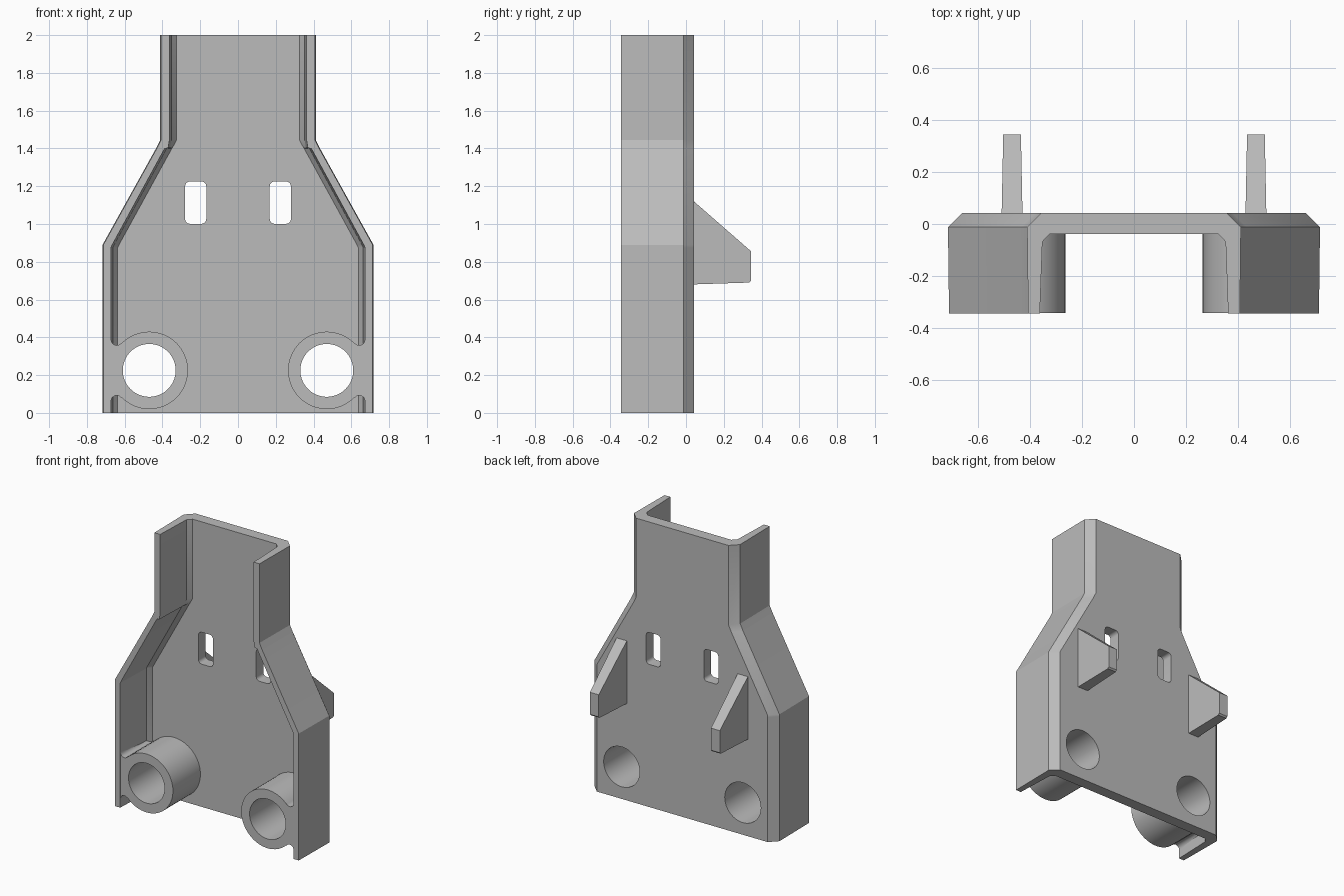
import bpy, bmesh
from math import sin, cos, pi, radians

cube = bpy.data.objects.get("Cube")
if cube:
    bpy.data.objects.remove(cube)

grey = bpy.data.materials.new("plain grey")
grey.use_nodes = True
colour = (0.5, 0.5, 0.5, 1)
grey.diffuse_color = colour
grey.node_tree.nodes["Principled BSDF"].inputs["Base Color"].default_value = colour


def loft(name, rings):
    """Closed solid through equal-length rings of points."""
    bm = bmesh.new()
    loops = [[bm.verts.new(p) for p in ring] for ring in rings]
    n = len(loops[0])
    for a, b in zip(loops, loops[1:]):
        for i in range(n):
            j = (i + 1) % n
            bm.faces.new((a[i], a[j], b[j], b[i]))
    bm.faces.new(loops[0][::-1])
    bm.faces.new(loops[-1])
    bmesh.ops.recalc_face_normals(bm, faces=bm.faces)
    mesh = bpy.data.meshes.new(name)
    bm.to_mesh(mesh)
    bm.free()
    mesh.materials.append(grey)
    obj = bpy.data.objects.new(name, mesh)
    bpy.context.collection.objects.link(obj)
    return obj


def prism(name, outline, y0, y1):
    return loft(name, [[(x, y, z) for x, z in outline] for y in (y0, y1)])


def arc(x, z, r, start, end, n):
    return [(x + r * cos(radians(start + (end - start) * i / n)),
             z + r * sin(radians(start + (end - start) * i / n))) for i in range(n + 1)]


def activate(obj):
    bpy.ops.object.select_all(action='DESELECT')
    obj.select_set(True)
    bpy.context.view_layer.objects.active = obj


def cut(obj, cutter):
    activate(obj)
    mod = obj.modifiers.new("cut", 'BOOLEAN')
    mod.operation = 'DIFFERENCE'
    mod.solver = 'EXACT'
    mod.object = cutter
    bpy.ops.object.modifier_apply(modifier=mod.name)


FRONT, BACK, FLOOR = -0.345, 0.042, -0.038


# Channel-shaped body: heights with outer, inner and floor half widths
def section(z, outer, inner, floor):
    half = [(floor, FLOOR), (inner, FLOOR - 0.03), (inner + 0.01, FRONT),
            (outer - 0.004, FRONT), (outer, -0.012), (outer - 0.054, BACK)]
    return [(x, y, z) for x, y in half] + [(-x, y, z) for x, y in half[::-1]]


stations = [(0, 0.717, 0.663, 0.637), (0.875, 0.717, 0.663, 0.637),
            (0.89, 0.717, 0.656, 0.630), (1.40, 0.434, 0.378, 0.350),
            (1.402, 0.433, 0.360, 0.348), (1.445, 0.412, 0.353, 0.325),
            (2, 0.412, 0.353, 0.325)]
body = loft("channel_body", [section(*s) for s in stations])

for side, label in ((1, "left"), (-1, "right")):
    cx, cz = side * 0.47, 0.225

    # Rounded window through the back plate
    window = []
    for dx, dz, a in ((1, 1, 0), (-1, 1, 90), (-1, -1, 180), (1, -1, 270)):
        window += arc(side * 0.224 + dx * 0.031, 1.113 + dz * 0.087, 0.025, a, a + 90, 5)
    slot = prism("slot_cutter", window, -0.2, 0.2)
    bore = prism("bore_cutter", arc(cx, cz, 0.14, 0, 360 - 360 / 64, 63), -0.5, 0.2)
    cut(body, slot)
    cut(body, bore)

    # Tubular boss
    boss = prism(label + "_boss", arc(cx, cz, 0.205, 0, 360 - 360 / 64, 63), -0.343, -0.02)
    cut(boss, bore)

    # Web joining boss and wall, with a rounded hollow above and below
    upper = arc(0.642, 0.388, 0.03, 360, 215, 8)
    lower = [(x, 2 * cz - z) for x, z in upper[::-1]]
    web = [(side * x, z) for x, z in upper + lower]
    prism(label + "_boss_web", web, -0.3435, -0.02)

    # Tapered triangular hook on the back
    profile = [(0.03, 1.13), (0.345, 0.855), (0.345, 0.70), (0.335, 0.69), (0.03, 0.68)]
    rings = []
    for direction in (-1, 1):
        rings.append([(cx + direction * (0.041 - 0.02 * y), y, z) for y, z in profile])
    loft(label + "_rear_hook", rings)

    for cutter in (slot, bore):
        bpy.data.objects.remove(cutter)

# Smooth round surfaces while keeping the hard edges
for obj in bpy.context.collection.objects:
    if obj.type == 'MESH':
        activate(obj)
        bpy.ops.object.shade_smooth_by_angle(angle=radians(25))
